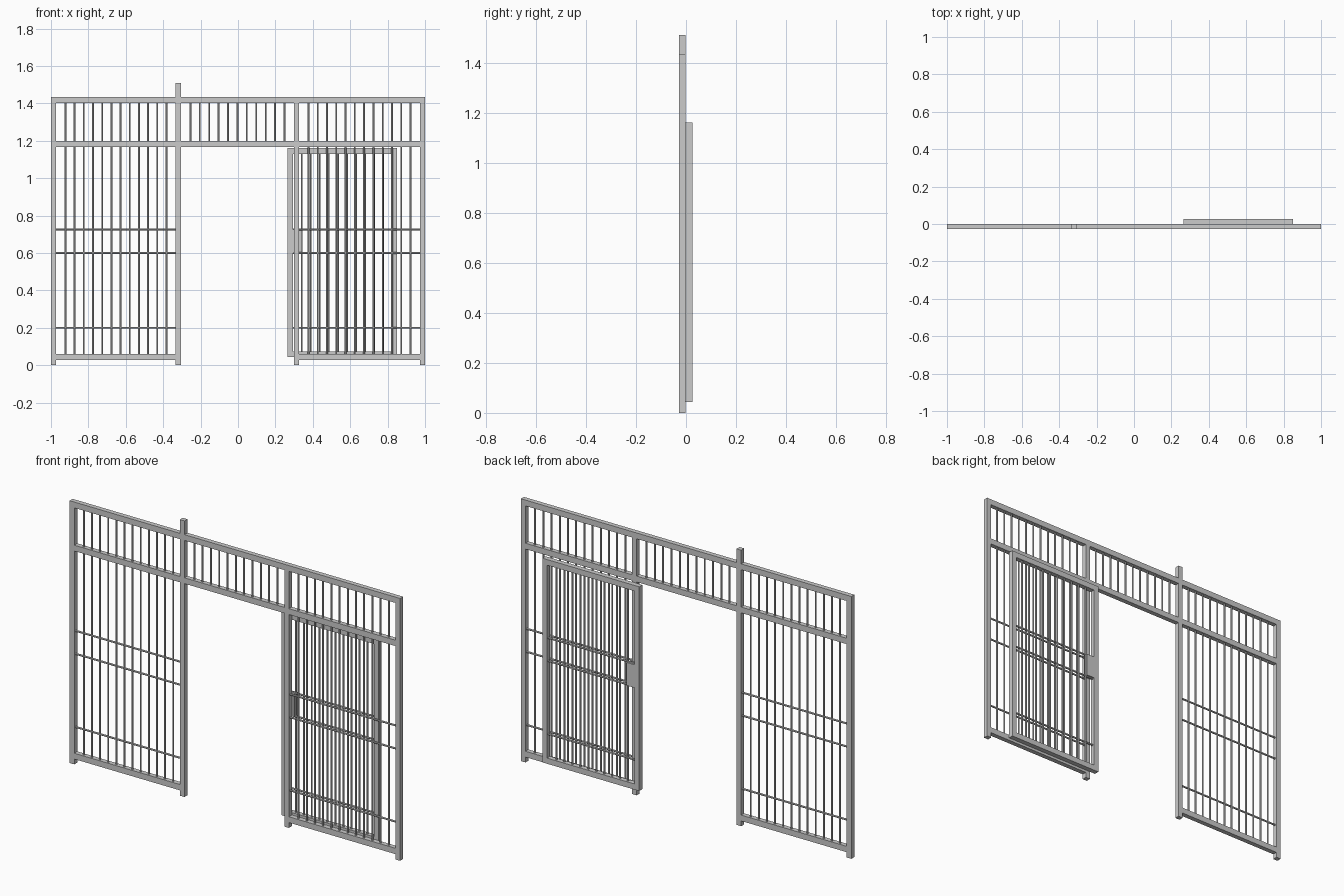
import bpy, bmesh
from mathutils import Matrix, Vector

if "Cube" in bpy.data.objects:
    bpy.data.objects.remove(bpy.data.objects["Cube"])


def finish(name, bm, smooth=False):
    mesh = bpy.data.meshes.new(name)
    bm.to_mesh(mesh)
    bm.free()
    ob = bpy.data.objects.new(name, mesh)
    bpy.context.collection.objects.link(ob)
    if smooth:
        bpy.context.view_layer.objects.active = ob
        ob.select_set(True)
        bpy.ops.object.shade_smooth_by_angle()
        ob.select_set(False)
    return ob


def box(name, x, y, z):
    """Square tube or plate given its (min, max) range on each axis."""
    bm = bmesh.new()
    size = [r[1] - r[0] for r in (x, y, z)]
    mid = [(r[1] + r[0]) / 2 for r in (x, y, z)]
    bmesh.ops.create_cube(bm, size=1, matrix=Matrix.Translation(mid) @ Matrix.Diagonal((*size, 1)))
    return finish(name, bm)


def rods(name, segments, radius=0.005):
    """Round rods, one for each (start, end) pair."""
    bm = bmesh.new()
    for a, b in segments:
        a, b = Vector(a), Vector(b)
        turn = (b - a).to_track_quat('Z', 'Y').to_matrix().to_4x4()
        bmesh.ops.create_cone(bm, cap_ends=True, segments=10, radius1=radius, radius2=radius,
                              depth=(b - a).length,
                              matrix=Matrix.Translation((a + b) / 2) @ turn)
    return finish(name, bm, True)


def vertical_rods(name, x0, x1, count, y, z0, z1):
    step = (x1 - x0) / (count + 1)
    xs = [x0 + step * (i + 1) for i in range(count)]
    rods(name, [((x, y, z0), (x, y, z1)) for x in xs])


def cross_rods(name, x0, x1, y):
    rods(name, [((x0, y, z), (x1, y, z)) for z in (0.2, 0.6, 0.726)])


T = 0.028                      # tube width
FRAME_Y = (-0.027, -0.001)
DOOR_Y = (-0.001, 0.026)
FY, DY = -0.014, 0.0125        # rod centre planes
LOW, MID, TOP = (0.029, 0.061), (1.167, 1.199), (1.403, 1.435)

# Fixed frame posts: outer left, latch, door side, outer right
posts = {"left_post": (-1, TOP[0]), "latch_post": (-0.333, 1.51),
         "door_side_post": (0.299, TOP[0]), "right_post": (1 - T, TOP[0])}
for name, (x, top) in posts.items():
    box(name, (x, x + T), FRAME_Y, (0, top))

# Bays between the posts
bays = {"left": (-0.972, -0.333, 12), "middle": (-0.305, 0.299, 11), "right": (0.327, 0.972, 12)}
box("top_rail_left", (-1, -0.333), FRAME_Y, TOP)
box("top_rail_right", (-0.305, 1), FRAME_Y, TOP)
for name, (x0, x1, n) in bays.items():
    box(name + "_middle_rail", (x0, x1), FRAME_Y, MID)
    vertical_rods(name + "_upper_rods", x0, x1, n, FY, MID[1], TOP[0])
    if name != "middle":
        box(name + "_bottom_rail", (x0, x1), FRAME_Y, LOW)
        vertical_rods(name + "_lower_rods", x0, x1, n, FY, LOW[1], MID[0])
        cross_rods(name + "_cross_rods", x0, x1, FY)

# Sliding door, parked open behind the right bay
D0, D1 = 0.265, 0.851
box("door_left_stile", (D0, D0 + T), DOOR_Y, (0.043, 1.16))
box("door_right_stile", (D1 - T, D1), DOOR_Y, (0.043, 1.16))
box("door_bottom_rail", (D0 + T, D1 - T), DOOR_Y, (0.043, 0.074))
box("door_top_rail", (D0 + T, D1 - T), DOOR_Y, (1.129, 1.16))
vertical_rods("door_rods", D0 + T, D1 - T, 10, DY, 0.074, 1.129)
cross_rods("door_cross_rods", D0 + T, D1 - T, DY)

# Lock plate between the two upper cross rods
box("door_lock_plate", (D0 + T, 0.341), DOOR_Y, (0.6, 0.726))
